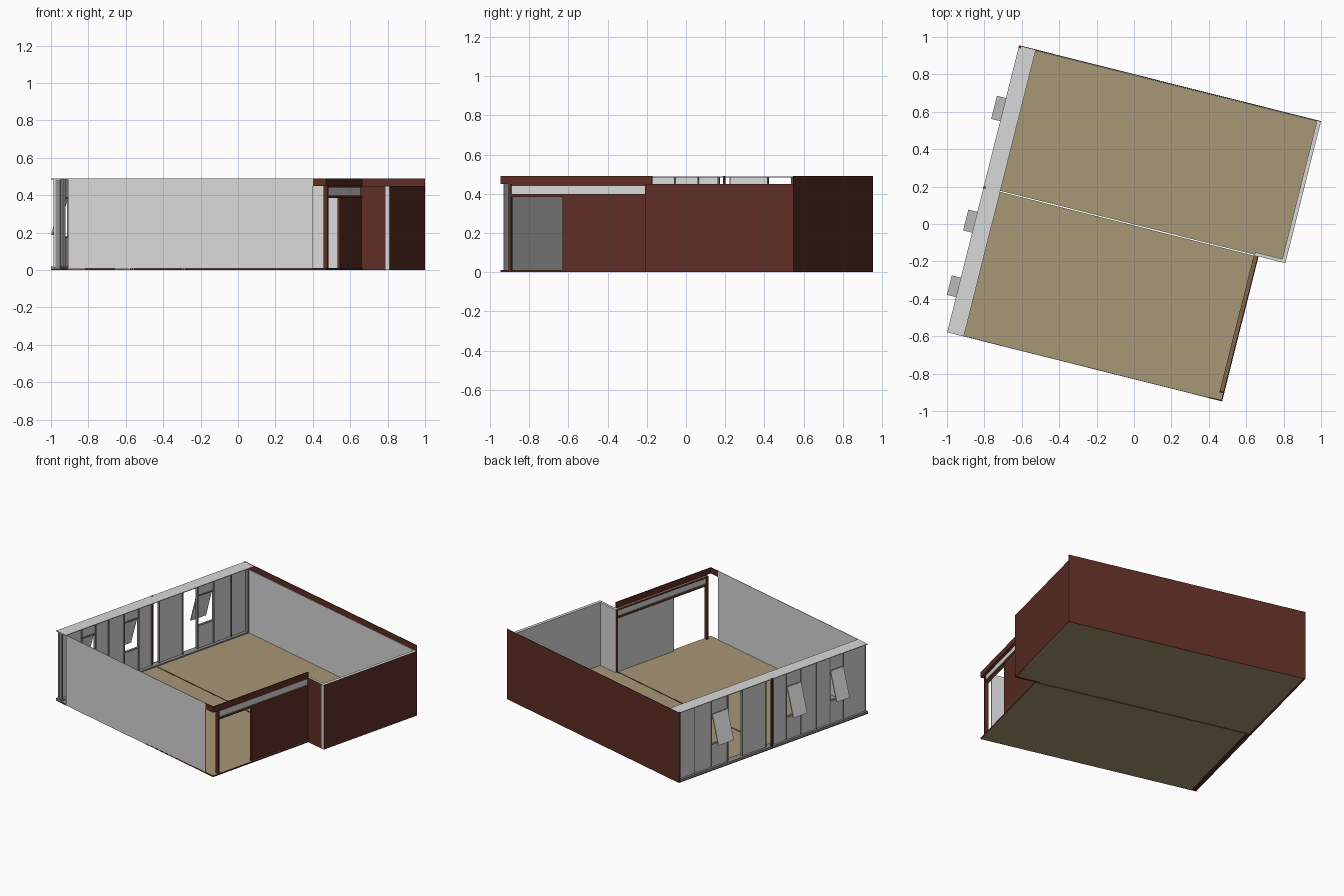
import bpy, bmesh, math
from mathutils import Matrix, Vector

if "Cube" in bpy.data.objects:
    bpy.data.objects.remove(bpy.data.objects["Cube"])

# The whole room is turned in plan; parts are laid out in local u (width), v (depth), z
TURN = Matrix.Rotation(math.radians(-14.1), 4, 'Z')


def mat(name, r, g, b):
    m = bpy.data.materials.new(name)
    m.diffuse_color = (r, g, b, 1)
    m.use_nodes = True
    m.node_tree.nodes["Principled BSDF"].inputs["Base Color"].default_value = m.diffuse_color
    return m


GREY = mat("light_grey", 0.69, 0.69, 0.69)
FRAME = mat("frame_grey", 0.27, 0.27, 0.27)
BROWN = mat("red_brown", 0.114, 0.027, 0.0185)
FLOOR = mat("beige_floor", 0.39, 0.31, 0.18)
WOOD = mat("wood_trim", 0.22, 0.13, 0.07)


def box(name, u0, u1, v0, v1, z0, z1, m, second=None, rule=None, local=None):
    """Box in room coordinates; faces whose normal meets the rule get the second colour."""
    bm = bmesh.new()
    bmesh.ops.create_cube(bm, size=1)
    for v in bm.verts:
        v.co = Vector(((u0 + u1) / 2 + v.co.x * (u1 - u0),
                       (v0 + v1) / 2 + v.co.y * (v1 - v0),
                       (z0 + z1) / 2 + v.co.z * (z1 - z0)))
    bm.normal_update()
    if second:
        for f in bm.faces:
            f.material_index = int(rule(f.normal))
    me = bpy.data.meshes.new(name)
    bm.to_mesh(me)
    bm.free()
    me.materials.append(m)
    if second:
        me.materials.append(second)
    ob = bpy.data.objects.new(name, me)
    ob.matrix_world = TURN @ local if local else TURN
    bpy.context.collection.objects.link(ob)
    return ob


U0, U1, UN = -0.828, 0.836, 0.688      # left edge, right edge, recessed front-right edge
V0, VM, V1 = -0.805, -0.006, 0.777     # front, step, back
LOW, TOP = 0.45, 0.49

# Floor plates with brown edges and a narrow seam
side = lambda n: abs(n.z) < 0.5
box("front_floor", -0.812, UN, V0, VM - 0.002, 0, 0.01, FLOOR, BROWN, side)
box("back_floor", -0.812, U1 - 0.002, VM + 0.004, V1 - 0.002, 0, 0.01, FLOOR, BROWN, side)

# Front wall, grey both sides, stopping short of the corner opening
box("front_wall", -0.736, 0.615, V0, V0 + 0.004, 0, TOP, GREY)

# Back wall: brown shell, grey lining below the brown top strip
box("back_wall", U0, U1, V1 - 0.004, V1, 0, TOP, BROWN)
box("back_wall_lining", -0.8, U1 - 0.004, V1 - 0.008, V1 - 0.004, 0.01, LOW, GREY)

# Right wall and step wall: brown outside, grey inside and on top
box("right_wall", U1 - 0.022, U1, VM, V1 - 0.004, 0, LOW, GREY, BROWN, lambda n: n.x > 0.5 or n.z < -0.5)
box("step_wall", 0.665, U1 - 0.001, VM, VM + 0.018, 0, LOW - 0.0005, GREY, BROWN,
    lambda n: n.y < -0.5 or n.x < -0.5 or n.z < -0.5)

# Recessed facade: fascia, return, clerestory, transom, post and wall panel
box("fascia", UN - 0.006, UN, V0, VM, LOW, TOP, BROWN)
box("fascia_return", 0.615, UN - 0.006, V0, V0 + 0.006, LOW, TOP, BROWN)
box("clerestory_panel", 0.672, 0.678, -0.75, VM, 0.398, 0.44, GREY)
box("clerestory_head", 0.662, UN - 0.006, -0.75, VM, 0.44, LOW, WOOD, BROWN, side)
box("transom", 0.662, UN - 0.002, -0.75, VM, 0.385, 0.398, WOOD, BROWN, side)
box("facade_post", 0.662, UN - 0.002, -0.762, -0.748, 0.01, LOW, BROWN)
box("facade_wall", 0.668, 0.682, -0.478, VM, 0.01, 0.385, BROWN, GREY, lambda n: n.x < -0.5)

# Window wall on the left: head slab, sill and rails
box("head_slab", U0, -0.736, V0, V1 - 0.004, TOP - 0.006, TOP - 0.001, GREY)
box("sill", U0, -0.78, V0, V1 - 0.004, 0.006, 0.018, FRAME)
box("base_strip", U0, -0.79, V0, V1 - 0.004, 0, 0.006, BROWN)
UA, UB = -0.812, -0.804                # glazing plane

# Bays listed from front to back as (start, end, kind)
edges = [V0 + 0.004, -0.615, -0.5, -0.39, -0.26, -0.137, -0.03,
         0.033, 0.23, 0.355, 0.49, 0.635, V1 - 0.004]
kinds = "pwppwpgpgwpp"                 # p = panel, w = window, g = gap
SILL, HEAD = 0.175, 0.385
for i, kind in enumerate(kinds):
    a, b = edges[i], edges[i + 1]
    if kind == "p":
        box("wall_panel", UA, UB, a, b, 0.018, TOP - 0.006, GREY)
    elif kind == "w":
        box("lower_panel", UA, UB, a, b, 0.018, SILL, GREY)
        box("upper_panel", UA, UB, a, b, HEAD, TOP - 0.006, GREY)
        for z in (SILL, HEAD):
            box("window_rail", UA - 0.003, UB + 0.006, a, b, z - 0.004, z + 0.004, FRAME)
        # Top-hung sash swung outwards
        swing = Matrix.Translation((UA - 0.002, 0, HEAD)) @ Matrix.Rotation(math.radians(17), 4, 'Y')
        box("sash", -0.004, 0.004, a + 0.004, b - 0.004, -0.205, 0, GREY, local=swing)

# Mullions between the bays
for i, v in enumerate(edges):
    w = 0.006 if 0 < i < len(edges) - 1 else 0.01
    v = min(max(v, V0 + 0.01), V1 - 0.014)
    deep = 0.025 if i in (0, len(edges) - 1) else 0.008
    box("mullion", UA - 0.003, UB + deep, v - w / 2, v + w / 2, 0.018, TOP - 0.006, FRAME)

# Slim brown posts at the seam and the back corner
for v in (-0.005, V1 - 0.008):
    box("slim_post", U0 - 0.001, U0 + 0.012, v - 0.006, v + 0.006, 0, TOP, BROWN)
